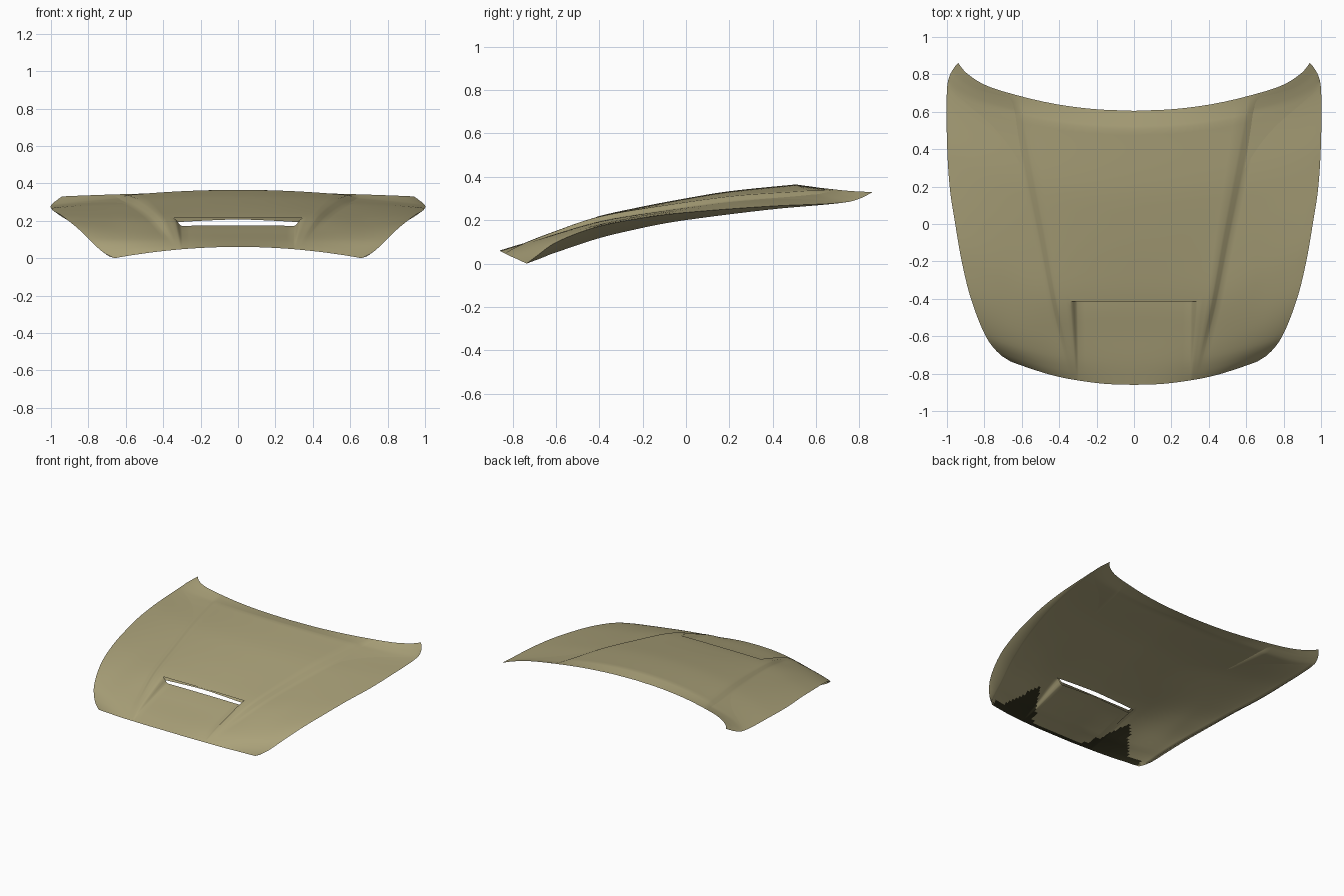
import bpy
import bmesh

if "Cube" in bpy.data.objects:
    bpy.data.objects.remove(bpy.data.objects["Cube"])


def curve(points):
    """Smooth curve through (position, value) points."""
    n = len(points)
    slopes = []
    for i in range(n):
        a, b = points[max(i - 1, 0)], points[min(i + 1, n - 1)]
        slopes.append((b[1] - a[1]) / (b[0] - a[0]))

    def value(t):
        i = 0
        while i < n - 2 and t > points[i + 1][0]:
            i += 1
        (x0, y0), (x1, y1) = points[i], points[i + 1]
        h = x1 - x0
        s = min(max((t - x0) / h, 0), 1)
        r = 1 - s
        return (y0 * r * r * (1 + 2 * s) + y1 * s * s * (3 - 2 * s)
                + h * s * r * (slopes[i] * r - slopes[i + 1] * s))
    return value


def lerp(a, b, t):
    return a + (b - a) * t


def clamp(t):
    return min(max(t, 0), 1)


def smooth(t):
    t = clamp(t)
    return t * t * (3 - 2 * t)


# Outline of one half, seen from above
FRONT_X, BACK_X = .66, .94
front_y = curve([(0, -.855), (.15, -.85), (.32, -.828), (.45, -.80), (.6, -.752), (FRONT_X, -.73)])
back_y = curve([(0, .61), (.22, .62), (.44, .65), (.65, .70), (.8, .75), (.9, .815), (BACK_X, .865)])
half_width = curve([(-.73, .66), (-.69, .72), (-.6, .79), (-.4, .87), (-.2, .92), (0, .955),
                    (.2, .985), (.45, 1), (.73, 1), (.80, .985), (.85, .955), (.865, .94)])

# Heights of the centre line and the side edge, and depth of the tucked rim
centre_z = curve([(-.855, .06), (-.74, .105), (-.6, .152), (-.41, .215), (-.2, .262),
                  (0, .30), (.2, .333), (.51, .365)])
side_z = curve([(-.73, 0), (-.69, .03), (-.6, .095), (-.42, .165), (-.2, .21), (0, .235),
                (.4, .265), (.74, .282), (.82, .305), (.865, .33)])
rim_depth = curve([(-.73, 0), (-.6, .045), (-.42, .055), (0, .035), (.4, .015), (.74, 0), (.865, 0)])

LIP, CREASE = .304, .932      # rows of the scoop lip and of the rear crease
LIP_ROW, SCOOP_COLS = 18, 12
SCOOP_DEPTH, STEP, GAP = .041, .021, .008


def rows():
    stops = [(0, LIP, LIP_ROW), (LIP, CREASE, 30), (CREASE, 1, 6)]
    out = [lerp(a, b, i / n) for a, b, n in stops for i in range(n)]
    return out + [1]


def columns(v, w):
    """Column positions: scoop floor, scoop wall, bulge, bulge step, side panel."""
    keys = [0, .295 + .02 * v, .31 + .11 * v, .325 + .285 * v, .345 + .33 * v, w]
    counts = [8, 4, 3, 4, 16]
    xs = [lerp(keys[k], keys[k + 1], i / n) for k, n in enumerate(counts) for i in range(n)]
    return xs + [w], keys


def sheet_point(v, x, w, keys, sunk, inner):
    u = x / w
    y = lerp(front_y(u * FRONT_X), back_y(u * BACK_X), v)
    yc, ys = lerp(-.855, .61, v), lerp(-.73, .865, v)
    # straighten the rows around the scoop lip
    y -= (y - yc) * smooth(1 - abs(v - LIP) / .25) * (1 - smooth((x - .4) / .3))
    zc = centre_z(min(yc, .51)) - .014 * max(v - CREASE, 0) / (1 - CREASE)
    if inner:
        # plain underside hanging below the skin, meeting it at front and back
        hang = clamp(min(v / .1, (1 - v) / .05))
        z = lerp(zc - GAP * hang, side_z(ys) - rim_depth(ys), u ** lerp(2, 1.35, hang))
    else:
        # crowned section with a step down outside the central bulge
        fade = smooth(v / .3) * (1 - smooth((v - CREASE) / (1 - CREASE)))
        outside = clamp((x - keys[3]) / (keys[4] - keys[3]))
        z = lerp(zc, side_z(ys), u * u)
        z -= STEP * fade * outside * clamp((w - x) / (w - keys[4]))
    if sunk:
        wall = 1 - smooth((x - keys[1]) / (keys[2] - keys[1]))
        z -= SCOOP_DEPTH * (v / LIP) * wall
    return (x, y - .005, z)


def is_dark(point):
    """Dark strip behind the front edge, with a spike beside each scoop wall."""
    spike = clamp(1 - abs(point.x - .4) / .17)
    return point.x < .66 and point.y < front_y(point.x) + .03 + .26 * spike


def build_sheet(name, inner, materials):
    """Half a sheet with the scoop floor dropped below its lip, then mirrored."""
    bm = bmesh.new()
    grid, floor_lip = [], []
    for j, v in enumerate(rows()):
        ys = lerp(-.73, .865, v)
        edge = half_width(ys)
        w = edge - 1.4 * max(rim_depth(ys), .0005) if inner else edge
        xs, keys = columns(v, w)
        line = [bm.verts.new(sheet_point(v, x, w, keys, j < LIP_ROW, inner)) for x in xs]
        if j == LIP_ROW:
            floor_lip = [bm.verts.new(sheet_point(v, x, w, keys, True, inner))
                         for x in xs[:SCOOP_COLS]]
        if inner:
            # rim joining the underside to the outer edge
            line.append(bm.verts.new((edge, line[-1].co.y, side_z(ys))))
        grid.append(line)

    for j in range(len(grid) - 1):
        low, high = grid[j], grid[j + 1]
        if j + 1 == LIP_ROW:
            high = floor_lip + high[SCOOP_COLS:]
        for i in range(len(low) - 1):
            corners = [low[i], low[i + 1], high[i + 1], high[i]]
            face = bm.faces.new(corners[::-1] if inner else corners)
            if inner and is_dark(face.calc_center_median()):
                face.material_index = 1

    mesh = bpy.data.meshes.new(name)
    bm.to_mesh(mesh)
    bm.free()
    for material in materials:
        mesh.materials.append(material)
    sheet = bpy.data.objects.new(name, mesh)
    bpy.context.collection.objects.link(sheet)

    bpy.ops.object.select_all(action="DESELECT")
    sheet.select_set(True)
    bpy.context.view_layer.objects.active = sheet
    bpy.ops.object.shade_smooth_by_angle(angle=1)
    mirror = sheet.modifiers.new("mirror_halves", "MIRROR")
    mirror.use_clip = True
    mirror.merge_threshold = .0001


def paint(name, colour):
    material = bpy.data.materials.new(name)
    material.use_nodes = True
    material.diffuse_color = colour
    material.node_tree.nodes["Principled BSDF"].inputs["Base Color"].default_value = colour
    return material


khaki = paint("khaki_paint", (.40, .355, .19, 1))
black = paint("black_underlay", (.03, .028, .012, 1))

# Outer skin and underside
build_sheet("hood_panel", False, [khaki])
build_sheet("hood_underside", True, [khaki, black])
